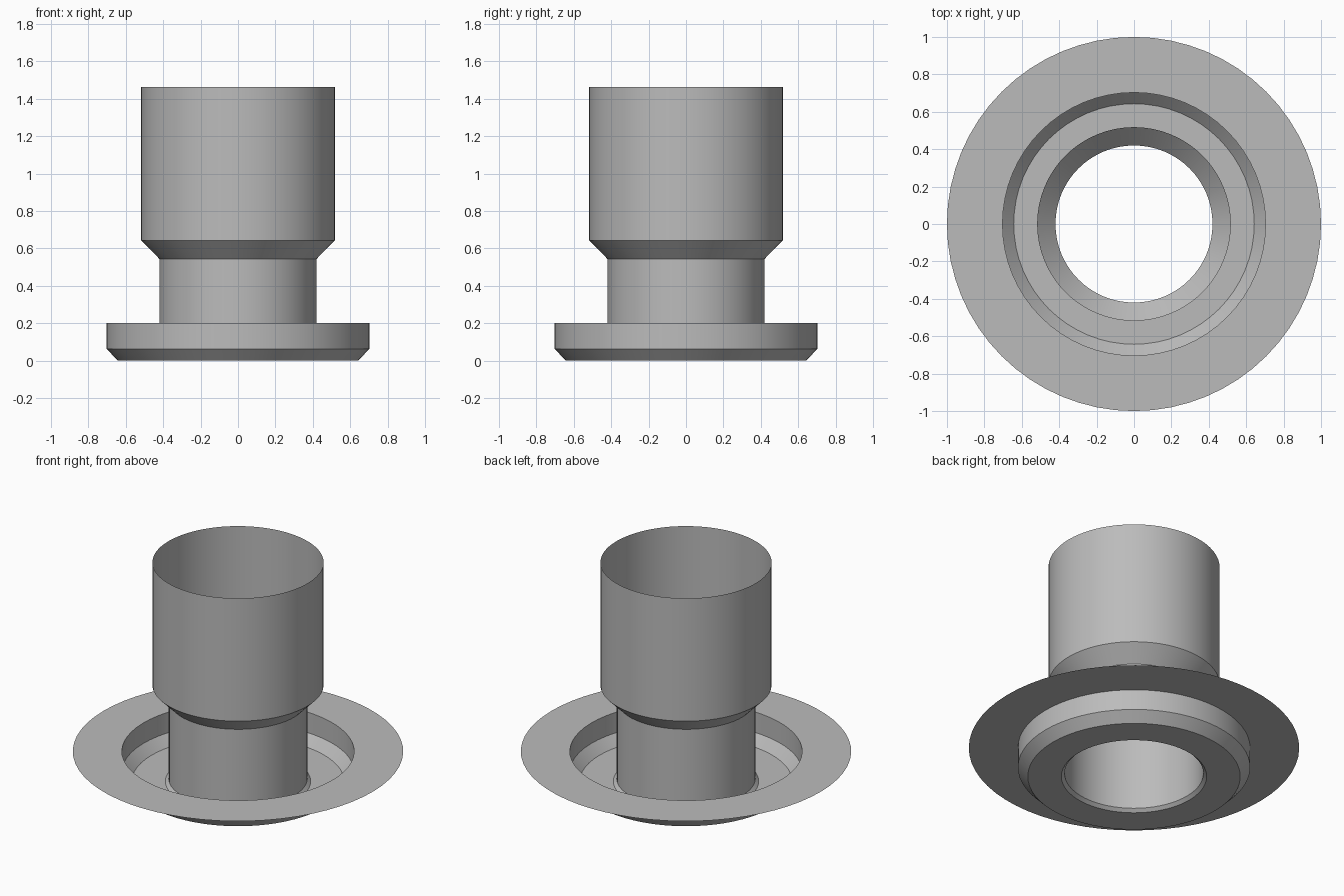
import bpy, bmesh, math

SEGMENTS = 64

cube = bpy.data.objects.get("Cube")
if cube:
    bpy.data.objects.remove(cube, do_unlink=True)

grey = bpy.data.materials.new("plain grey")
grey.use_nodes = True
colour = (0.5, 0.5, 0.5, 1)
grey.diffuse_color = colour
grey.node_tree.nodes["Principled BSDF"].inputs["Base Color"].default_value = colour


def lathe(name, profile):
    """Turn an open (radius, height) profile around z into a thin sheet."""
    bm = bmesh.new()
    rings = []
    for r, z in profile:
        rings.append([bm.verts.new((r * math.cos(a), r * math.sin(a), z))
                      for a in (math.tau * i / SEGMENTS for i in range(SEGMENTS))])
    for low, high in zip(rings, rings[1:]):
        for i in range(SEGMENTS):
            j = (i + 1) % SEGMENTS
            bm.faces.new((low[i], low[j], high[j], high[i]))
    mesh = bpy.data.meshes.new(name)
    bm.to_mesh(mesh)
    bm.free()
    mesh.materials.append(grey)
    obj = bpy.data.objects.new(name, mesh)
    bpy.context.collection.objects.link(obj)
    bpy.ops.object.select_all(action='DESELECT')
    obj.select_set(True)
    bpy.context.view_layer.objects.active = obj
    bpy.ops.object.shade_smooth_by_angle(angle=math.radians(30))
    return obj


# Wide flat rim, dropping into a shallow dish with a chamfered bottom
lathe("flange_dish", [(1.0, 0.2), (0.703, 0.2), (0.703, 0.063),
                      (0.643, 0), (0.44, 0)][::-1])

# Small chamfer, narrow neck, flared shoulder and wide open socket
lathe("neck_and_socket", [(0.44, 0), (0.42, 0.02), (0.42, 0.543),
                          (0.518, 0.643), (0.518, 1.463)])
